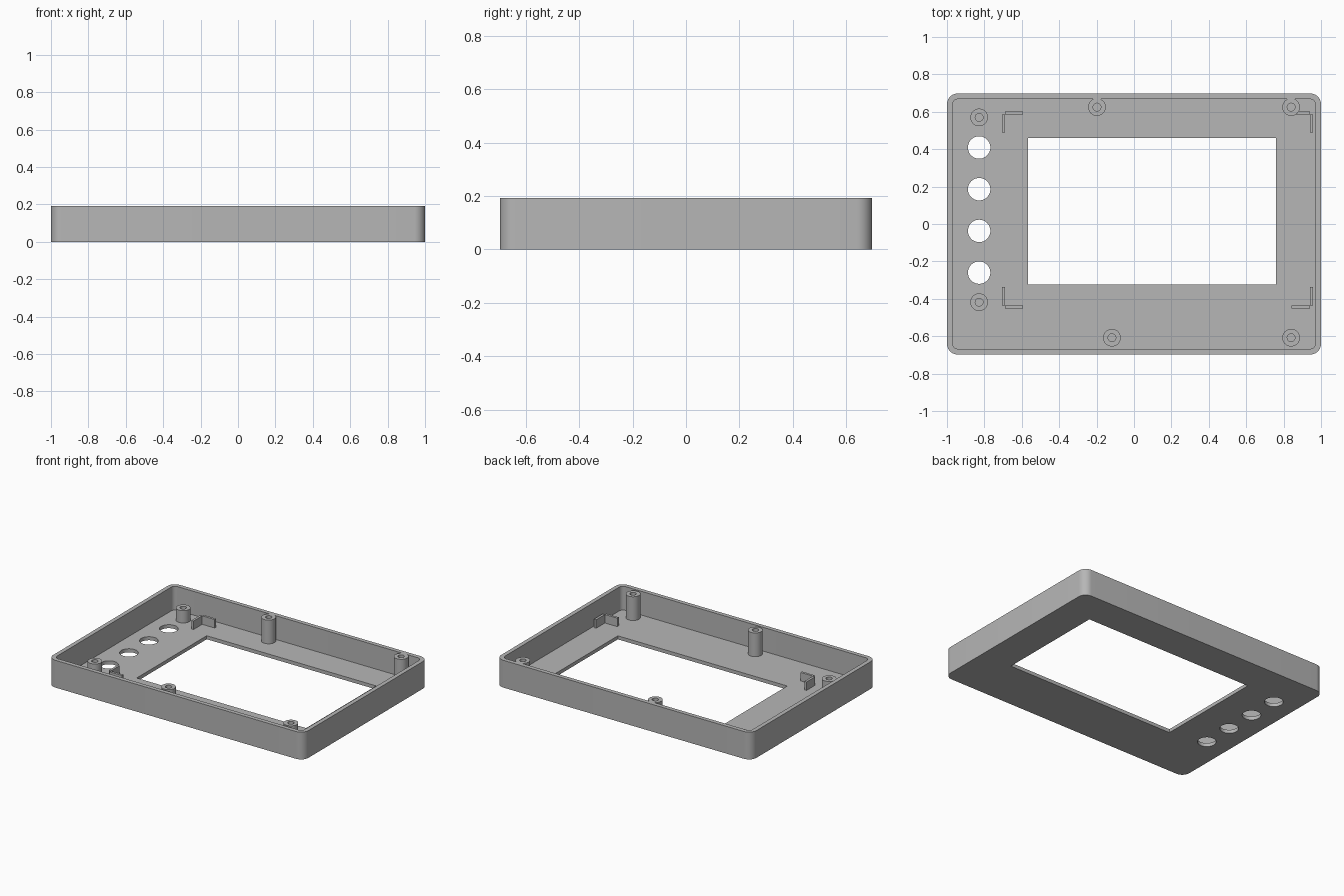
import bpy, bmesh
from math import cos, sin, pi, radians

if "Cube" in bpy.data.objects:
    bpy.data.objects.remove(bpy.data.objects["Cube"])

HALF_X, HALF_Y, HEIGHT = 1.0, 0.698, 0.193
WALL, FLOOR = 0.03, 0.025

grey = bpy.data.materials.new("plain grey")
grey.use_nodes = True
colour = (0.47, 0.47, 0.47, 1)
grey.diffuse_color = colour
grey.node_tree.nodes["Principled BSDF"].inputs["Base Color"].default_value = colour


def make_object(name, bm):
    bmesh.ops.recalc_face_normals(bm, faces=bm.faces)
    mesh = bpy.data.meshes.new(name)
    bm.to_mesh(mesh)
    bm.free()
    mesh.materials.append(grey)
    obj = bpy.data.objects.new(name, mesh)
    bpy.context.collection.objects.link(obj)
    return obj


def prism(name, outline, z0, z1):
    """Extrude a flat outline from z0 up to z1."""
    bm = bmesh.new()
    face = bm.faces.new([bm.verts.new((x, y, z0)) for x, y in outline])
    top = bmesh.ops.extrude_face_region(bm, geom=[face])["geom"]
    verts = [v for v in top if isinstance(v, bmesh.types.BMVert)]
    bmesh.ops.translate(bm, vec=(0, 0, z1 - z0), verts=verts)
    return make_object(name, bm)


def box(name, x0, x1, y0, y1, z0, z1):
    return prism(name, [(x0, y0), (x1, y0), (x1, y1), (x0, y1)], z0, z1)


def arc(cx, cy, r, start, sweep, steps):
    angles = [start + sweep * i / steps for i in range(steps + 1)]
    return [(cx + r * cos(a), cy + r * sin(a)) for a in angles]


def rounded_rect(hx, hy, r):
    points = []
    for i, (sx, sy) in enumerate([(1, 1), (-1, 1), (-1, -1), (1, -1)]):
        points += arc(sx * (hx - r), sy * (hy - r), r, i * pi / 2, pi / 2, 10)
    return points


def circle(x, y, r, steps=40):
    return arc(x, y, r, 0, 2 * pi, steps)[:-1]


def cut(target, cutter):
    cutter.hide_render = True
    mod = target.modifiers.new("cut", 'BOOLEAN')
    mod.operation = 'DIFFERENCE'
    mod.solver = 'EXACT'
    mod.object = cutter
    bpy.context.view_layer.objects.active = target
    bpy.ops.object.modifier_apply(modifier=mod.name)
    bpy.data.objects.remove(cutter)


def smooth(obj):
    bpy.ops.object.select_all(action='DESELECT')
    obj.select_set(True)
    bpy.context.view_layer.objects.active = obj
    bpy.ops.object.shade_smooth_by_angle(angle=radians(30))


# Open tray with rounded corners
shell = prism("shell", rounded_rect(HALF_X, HALF_Y, 0.058), 0, HEIGHT)
cut(shell, prism("cavity_cutter", rounded_rect(HALF_X - WALL, HALF_Y - WALL, 0.03),
                 FLOOR, HEIGHT + 0.1))

# Screen window and the column of round button holes
cut(shell, box("window_cutter", -0.567, 0.76, -0.323, 0.46, -0.1, 0.1))
for i in range(4):
    cut(shell, prism("button_cutter", circle(-0.828, 0.409 - 0.223 * i, 0.06), -0.1, 0.1))
smooth(shell)

# Screw posts with blind holes: full height by the long sides, short on the left
posts = {
    "back_middle_post": (-0.198, 0.625, HEIGHT),
    "back_corner_post": (0.84, 0.625, HEIGHT),
    "front_middle_post": (-0.118, -0.608, HEIGHT),
    "front_corner_post": (0.84, -0.608, HEIGHT),
    "back_button_post": (-0.828, 0.57, 0.112),
    "front_button_post": (-0.828, -0.418, 0.112),
}
for name, (x, y, top) in posts.items():
    post = prism(name, circle(x, y, 0.047), FLOOR - 0.01, top)
    cut(post, prism("screw_cutter", circle(x, y, 0.021, 24), FLOOR + 0.005, top + 0.1))
    smooth(post)

# Corner brackets holding the display board: two thin arms each
CX, CY, INNER_X, INNER_Y = 0.125, 0.075, 0.815, 0.51
ARM, THICK, BRACKET_TOP = 0.097, 0.017, 0.085
for side, sx in (("left", 1), ("right", -1)):
    for end, sy in (("front", -1), ("back", 1)):
        x, y = CX + sx * INNER_X, CY + sy * INNER_Y
        for part, dx, dy, ox, oy in (("long", -ARM, THICK, 0, 0), ("short", THICK, -ARM, 0, 0)):
            xs = sorted((x, x + sx * dx))
            ys = sorted((y, y + sy * dy))
            box(f"{end}_{side}_bracket_{part}_arm", *xs, *ys, FLOOR - 0.01, BRACKET_TOP)
